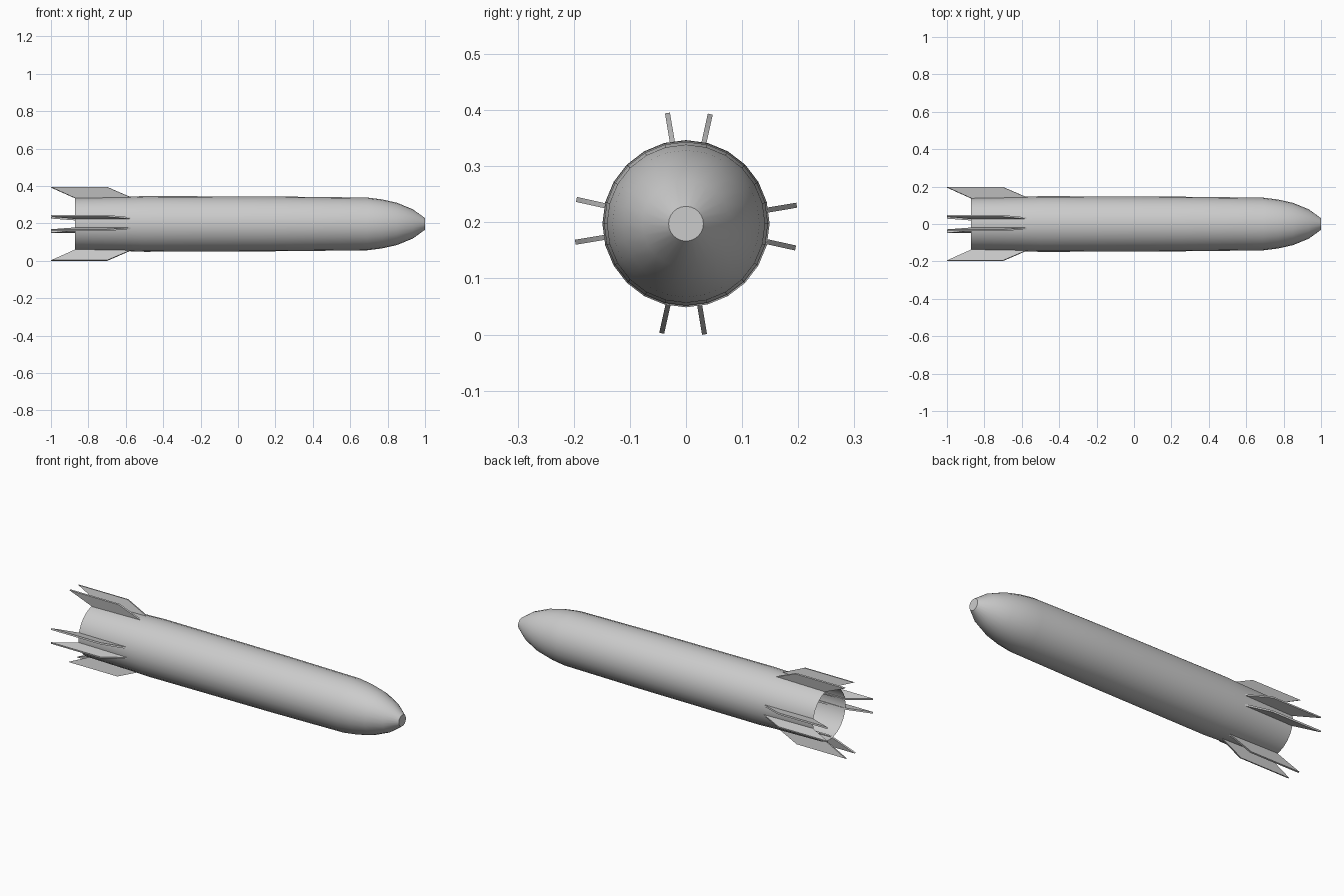
import bpy, bmesh, math
from mathutils import Matrix, Vector

if "Cube" in bpy.data.objects:
    bpy.data.objects.remove(bpy.data.objects["Cube"])

AXIS_Z = 0.1975   # height of the long axis
SIDES = 24


def finish(name, bm):
    bmesh.ops.recalc_face_normals(bm, faces=bm.faces)
    bm.transform(Matrix.Translation((0, 0, AXIS_Z)))
    me = bpy.data.meshes.new(name)
    bm.to_mesh(me)
    bm.free()
    ob = bpy.data.objects.new(name, me)
    bpy.context.collection.objects.link(ob)
    bpy.ops.object.select_all(action='DESELECT')
    ob.select_set(True)
    bpy.context.view_layer.objects.active = ob
    bpy.ops.object.shade_smooth_by_angle(angle=math.radians(35))
    return ob


# Hull: lathed profile (x, radius), open at the tail, blunt at the nose
profile = [(-0.872, 0.141), (-0.58, 0.146), (-0.5, 0.149), (0.25, 0.146),
           (0.69, 0.141), (0.77, 0.131), (0.85, 0.113), (0.935, 0.078), (1.0, 0.031)]
bm = bmesh.new()
rings = []
for x, r in profile:
    rings.append([bm.verts.new((x, r * math.cos(2 * math.pi * i / SIDES),
                                r * math.sin(2 * math.pi * i / SIDES)))
                  for i in range(SIDES)])
for a, b in zip(rings, rings[1:]):
    for i in range(SIDES):
        j = (i + 1) % SIDES
        bm.faces.new((a[i], a[j], b[j], b[i]))
bm.faces.new(rings[-1])
finish("hull", bm)

# Fins: four pairs of thin swept plates, each plate radial to the axis
outline = [(-1.0, 0.2), (-0.70, 0.2), (-0.57, 0.143), (-0.6, 0.136), (-0.86, 0.136)]
THICK = 0.009
for pair in range(4):
    for side, label in ((-1, "a"), (1, "b")):
        bm = bmesh.new()
        face = bm.faces.new([bm.verts.new((x, -THICK / 2, r)) for x, r in outline])
        ext = bmesh.ops.extrude_face_region(bm, geom=[face])
        verts = [v for v in ext["geom"] if isinstance(v, bmesh.types.BMVert)]
        bmesh.ops.translate(bm, verts=verts, vec=Vector((0, THICK, 0)))
        # clockwise from the top as seen from the nose
        angle = math.radians(90 * pair + 1.5 + 11 * side)
        bm.transform(Matrix.Rotation(-angle, 4, 'X'))
        finish(f"tail_fin_{pair + 1}{label}", bm)
